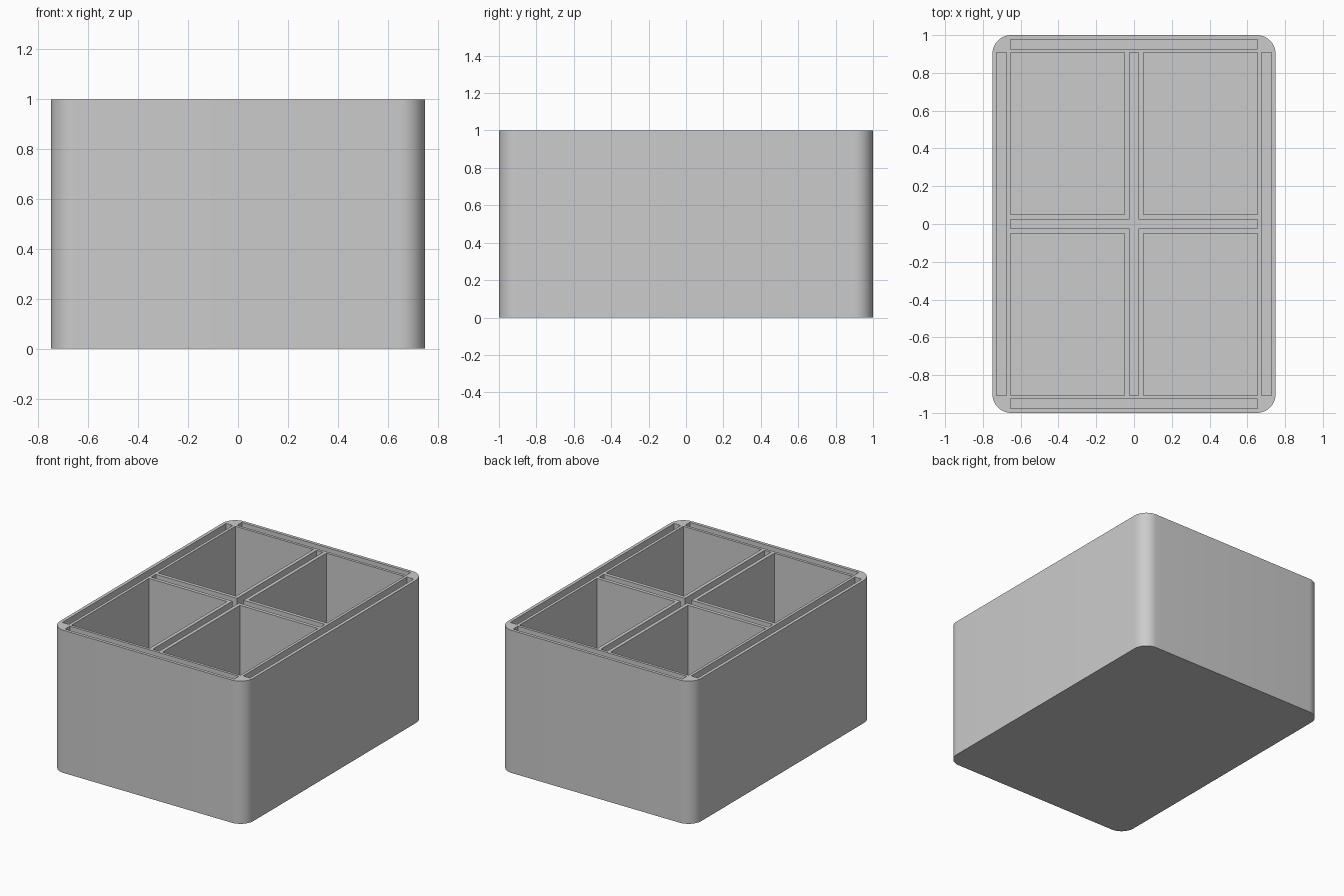
import bpy, bmesh, math

cube = bpy.data.objects.get("Cube")
if cube:
    bpy.data.objects.remove(cube, do_unlink=True)

HALF_X, HALF_Y, HEIGHT, RADIUS = 0.75, 1.0, 1.0, 0.1
IN_X, IN_Y = 0.655, 0.907      # inner extent of the compartments
RIB, SKIN = 0.025, 0.05        # half slot width, half divider width
FLOOR = 0.05

grey = bpy.data.materials.new("light grey")
grey.use_nodes = True
colour = (0.6, 0.6, 0.6, 1)
grey.diffuse_color = colour
grey.node_tree.nodes["Principled BSDF"].inputs["Base Color"].default_value = colour


def prism(bm, points, z0, z1):
    """Extrude a flat outline from z0 to z1."""
    face = bm.faces.new([bm.verts.new((x, y, z0)) for x, y in points])
    top = bmesh.ops.extrude_face_region(bm, geom=[face])["geom"]
    verts = [g for g in top if isinstance(g, bmesh.types.BMVert)]
    bmesh.ops.translate(bm, verts=verts, vec=(0, 0, z1 - z0))


def make_object(name, outlines, z0, z1):
    bm = bmesh.new()
    for points in outlines:
        prism(bm, points, z0, z1)
    bmesh.ops.recalc_face_normals(bm, faces=bm.faces)
    mesh = bpy.data.meshes.new(name)
    bm.to_mesh(mesh)
    bm.free()
    mesh.materials.append(grey)
    obj = bpy.data.objects.new(name, mesh)
    bpy.context.collection.objects.link(obj)
    return obj


def rectangle(xa, xb, ya, yb):
    return [(xa, ya), (xb, ya), (xb, yb), (xa, yb)]


def rounded_rectangle(hx, hy, r, steps=12):
    points = []
    for k, (sx, sy) in enumerate([(1, 1), (-1, 1), (-1, -1), (1, -1)]):
        for i in range(steps + 1):
            a = (k + i / steps) * math.pi / 2
            points.append((sx * (hx - r) + r * math.cos(a),
                           sy * (hy - r) + r * math.sin(a)))
    return points


# Box body with rounded upright corners
body = make_object("divided_box", [rounded_rectangle(HALF_X, HALF_Y, RADIUS)], 0, HEIGHT)

# Compartments and hollow outer walls
holes = []
for s in (-1, 1):
    for t in (-1, 1):
        xs = sorted((s * SKIN, s * IN_X))
        ys = sorted((t * SKIN, t * IN_Y))
        holes.append(rectangle(*xs, *ys))
    holes.append(rectangle(*sorted((s * 0.675, s * 0.727)), -IN_Y, IN_Y))
    holes.append(rectangle(-IN_X, IN_X, *sorted((s * 0.926, s * 0.978))))

# Cross-shaped slot in the dividers
holes.append([(RIB, RIB), (RIB, IN_Y), (-RIB, IN_Y), (-RIB, RIB),
              (-IN_X, RIB), (-IN_X, -RIB), (-RIB, -RIB), (-RIB, -IN_Y),
              (RIB, -IN_Y), (RIB, -RIB), (IN_X, -RIB), (IN_X, RIB)])
cutter = make_object("hole_cutter", holes, FLOOR, HEIGHT + 0.2)
cutter.hide_render = True

# Cut the holes, then discard the cutter
cut = body.modifiers.new("holes", "BOOLEAN")
cut.operation = "DIFFERENCE"
cut.solver = "EXACT"
cut.object = cutter
bpy.ops.object.select_all(action="DESELECT")
body.select_set(True)
bpy.context.view_layer.objects.active = body
bpy.ops.object.modifier_apply(modifier=cut.name)
bpy.data.objects.remove(cutter, do_unlink=True)
bpy.ops.object.shade_smooth_by_angle(angle=math.radians(30))
